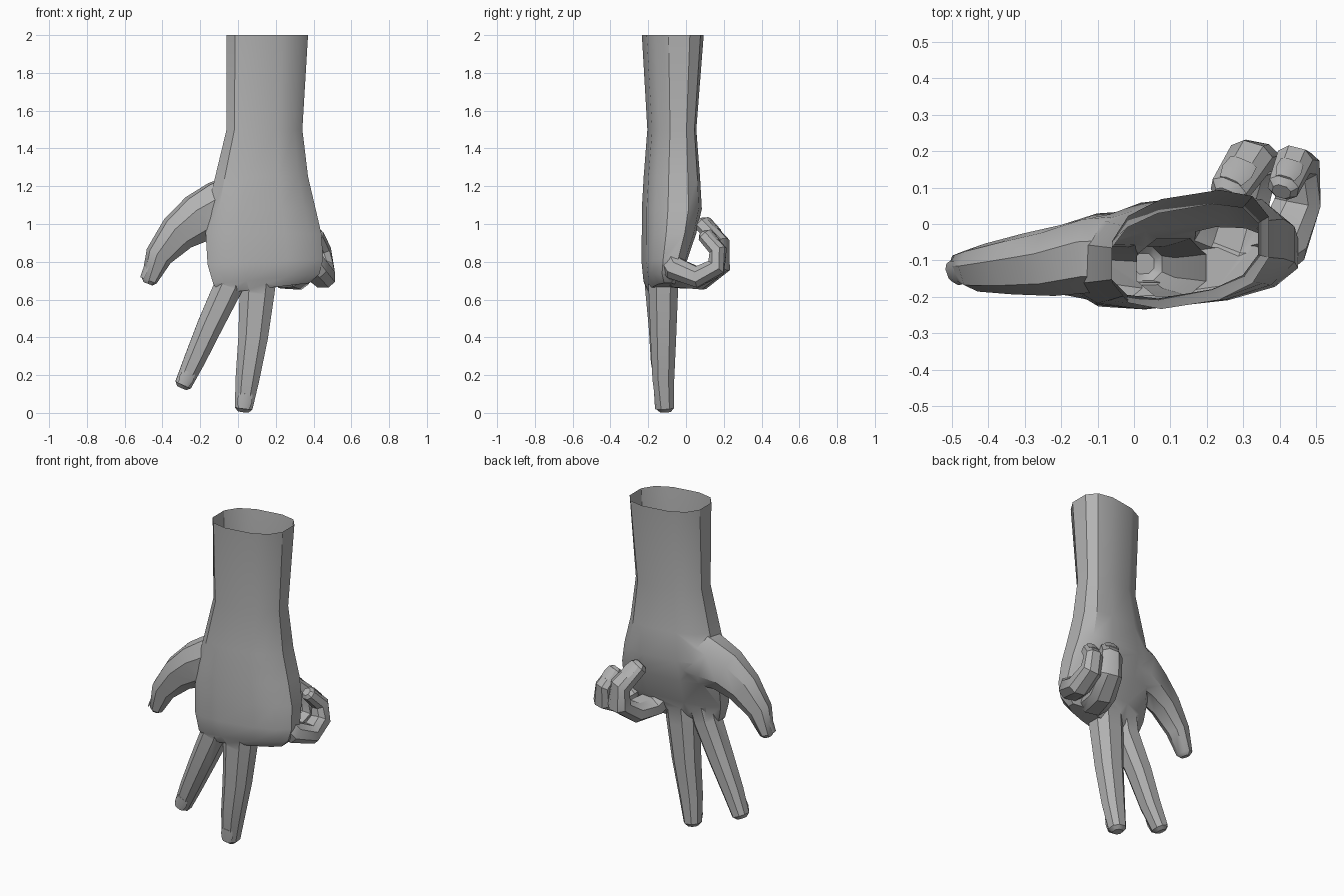
import bpy, bmesh
from math import cos, sin, pi, copysign
from mathutils import Vector

cube = bpy.data.objects.get("Cube")
if cube:
    bpy.data.objects.remove(cube)

UNIT = 0.01  # all measurements below are in hundredths

skin = bpy.data.materials.new("grey_skin")
skin.use_nodes = True
skin.diffuse_color = (0.45, 0.45, 0.45, 1)
skin.node_tree.nodes["Principled BSDF"].inputs["Base Color"].default_value = skin.diffuse_color


def profile(sides, power):
    # Rounded-box cross-section with unit half sizes
    points = []
    for i in range(sides):
        angle = 2 * pi * (i + 0.5) / sides
        c, s = cos(angle), sin(angle)
        points.append((copysign(abs(c) ** power, c), copysign(abs(s) ** power, s)))
    return points


def loft(name, rings):
    # Skin a closed surface over equal rings of points
    bm = bmesh.new()
    loops = [[bm.verts.new(p * UNIT) for p in ring] for ring in rings]
    count = len(loops[0])
    for a, b in zip(loops, loops[1:]):
        for i in range(count):
            j = (i + 1) % count
            bm.faces.new((a[i], a[j], b[j], b[i]))
    bm.faces.new(loops[0][::-1])
    bm.faces.new(loops[-1])
    bmesh.ops.recalc_face_normals(bm, faces=bm.faces)
    mesh = bpy.data.meshes.new(name)
    bm.to_mesh(mesh)
    bm.free()
    mesh.materials.append(skin)
    ob = bpy.data.objects.new(name, mesh)
    bpy.context.collection.objects.link(ob)
    return ob


def nail(name, centre, along, u, v, width):
    # Thin domed plate set into the fingertip
    rings = []
    for step, taper in ((-1, 0.9), (0, 1), (1, 0.75)):
        middle = centre + along * step * width
        rings.append([middle + u * x * width * taper + v * y * 0.4
                      for x, y in ((-1, -1), (-0.5, 1), (0.5, 1), (1, -1))])
    return loft(name, rings)


def finger(name, side, widths, depths, path):
    # Tapering tube along a path with a rounded tip and a nail on its outer face
    points = [Vector(p) for p in path]
    last = len(points) - 1
    rings = []
    for i, p in enumerate(points):
        t = (points[min(i + 1, last)] - points[max(i - 1, 0)]).normalized()
        u = Vector(side)
        u = (u - t * u.dot(t)).normalized()
        v = t.cross(u)
        taper = (i / last) ** 1.2
        w = widths[0] + (widths[1] - widths[0]) * taper
        d = depths[0] + (depths[1] - depths[0]) * taper
        rings.append([p + u * c * w + v * s * d for c, s in profile(8, 0.85)])
    rings.append([p + t * w * 0.4 + (q - p) * 0.6 for q in rings[-1]])
    back = (depths[0] - depths[1]) / last * 0.3
    seat = p - t * w * 0.8 + v * (d * 0.94 + back)
    plate = nail(name + "_nail", seat, t, u, v, w * 0.8)
    return loft(name, rings), plate


# Forearm and palm: z, x min, x max, y min, y max, slope of the ring across x
sections = [
    (66, -9, 38, -19, -7, 0.12),
    (71, -13, 43, -22, -4, 0.1),
    (80, -16, 45, -23, 0, 0.05),
    (95, -17, 44, -23, 5, 0),
    (108, -16, 41, -23, 8, 0),
    (125, -12, 37, -22, 7, 0),
    (150, -6, 34, -20, 5, 0),
    (200, -6, 37, -23, 9, 0),
]
rings = []
for z, x0, x1, y0, y1, slope in sections:
    cx, cy, hx, hy = (x0 + x1) / 2, (y0 + y1) / 2, (x1 - x0) / 2, (y1 - y0) / 2
    rings.append([Vector((cx + hx * c * 1.03, cy + (hy - 0.5) * s + 3.5 * c, z + slope * c * hx))
                  for c, s in profile(12, 0.75)])
hand = loft("hand", rings)

# Two straight fingers, two curled ones and the thumb
index = finger("index_finger", (1, 0, 0), (9, 4.8), (9, 4.8), [
    (0, -13, 88), (-5, -14, 67), (-15, -13, 46), (-23, -13, 28), (-29, -12, 15)])
middle = finger("middle_finger", (1, 0, 0), (11, 5), (9, 5), [
    (12, -12, 86), (10, -12, 63), (8, -12, 40), (5, -12, 18), (3, -11, 2.5)])
ring = finger("ring_finger", (1, -0.2, 0), (9.5, 5.5), (7, 4.5), [
    (22, -11, 80), (26, -4, 72), (30, 8, 71), (33, 18, 78), (32, 18, 90), (26, 9, 100)])
little = finger("little_finger", (1, -0.2, 0), (8, 4.5), (7, 4), [
    (34, -10, 84), (41, -5, 76), (45, 6, 72), (45, 16, 77), (44, 17, 86), (41, 10, 94)])
thumb = finger("thumb", (0.4, -1, 0), (12, 4.5), (18, 4), [
    (2, -8, 110), (-11, -8, 107), (-21, -10, 103), (-32, -11, 95), (-42, -12, 83), (-47, -12, 70)])

# Merge the fingers into the palm
bpy.context.view_layer.objects.active = hand
nails = []
for digit, plate in (index, middle, ring, little, thumb):
    nails.append(plate)
    mod = hand.modifiers.new("join", "BOOLEAN")
    mod.operation = "UNION"
    mod.solver = "EXACT"
    mod.object = digit
    bpy.ops.object.modifier_apply(modifier=mod.name)
    bpy.data.objects.remove(digit)

# Open the end of the forearm
bm = bmesh.new()
bm.from_mesh(hand.data)
lid = [f for f in bm.faces if f.calc_center_median().z > 1.99]
bmesh.ops.delete(bm, geom=lid, context="FACES")
bm.to_mesh(hand.data)
bm.free()

# Soft shading with crisp creases
for ob in [hand] + nails:
    bpy.ops.object.select_all(action="DESELECT")
    ob.select_set(True)
    bpy.context.view_layer.objects.active = ob
    bpy.ops.object.shade_smooth_by_angle(angle=0.6)
